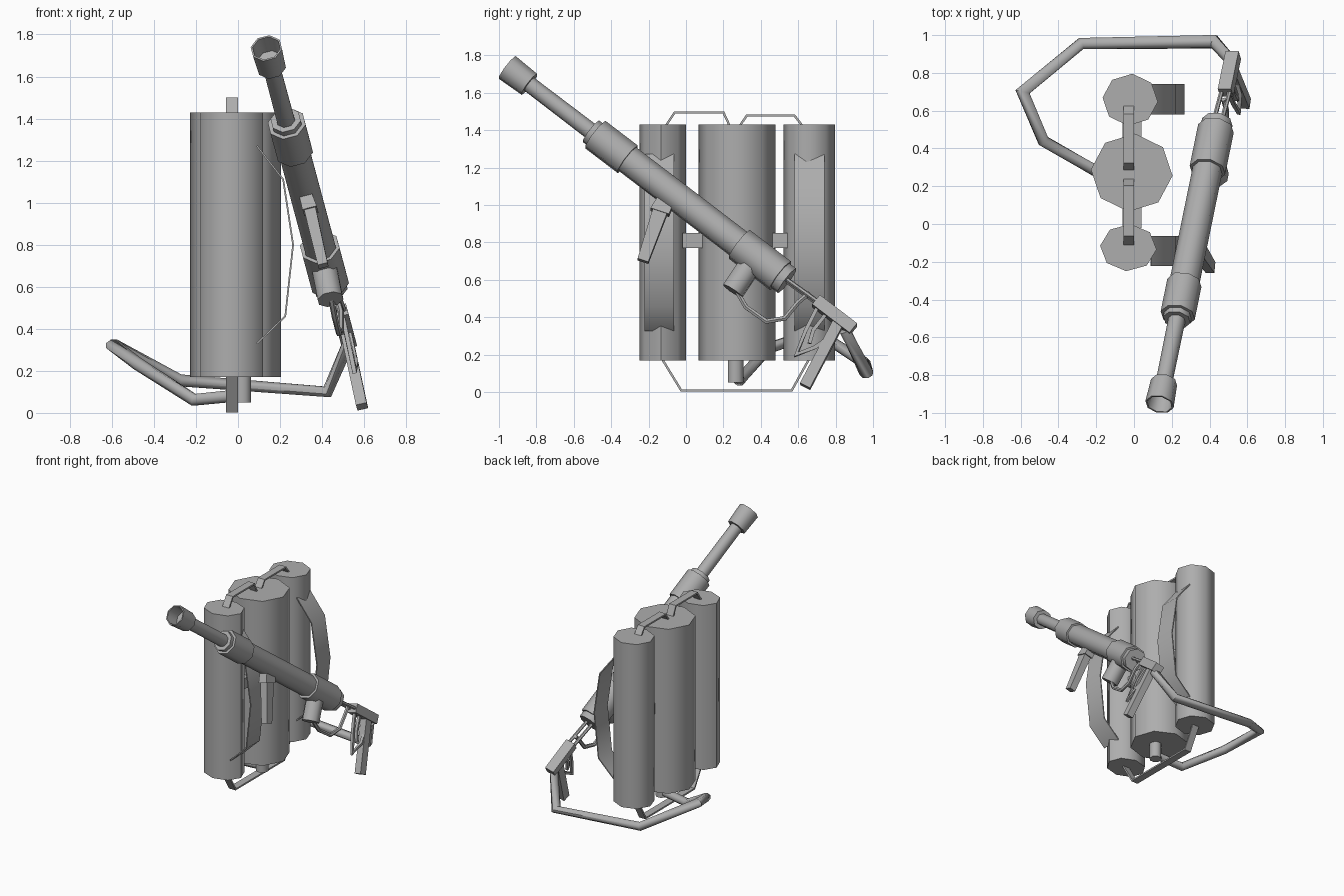
import bpy, bmesh, math
from mathutils import Vector

if "Cube" in bpy.data.objects:
    bpy.data.objects.remove(bpy.data.objects["Cube"])

GREY = (0.42, 0.42, 0.42, 1)
metal = bpy.data.materials.new("plain_grey")
metal.diffuse_color = GREY
metal.use_nodes = True
metal.node_tree.nodes["Principled BSDF"].inputs["Base Color"].default_value = GREY
parts = []


def sweep(name, points, sizes, sides=8, up=(0, 0, 1), axis=None, phase=None):
    """Sweep an n-sided section of half sizes (u, v) along points; fixed axis if given."""
    pts = [Vector(p) for p in points]
    if not isinstance(sizes, list):
        sizes = [sizes] * len(pts)
    if phase is None:
        phase = math.pi / sides
    grow = math.sqrt(2) if sides == 4 else 1
    bm = bmesh.new()
    rings = []
    for i, (p, s) in enumerate(zip(pts, sizes)):
        before = (p - pts[max(i - 1, 0)]).normalized()
        after = (pts[min(i + 1, len(pts) - 1)] - p).normalized()
        t = Vector(axis) if axis else (before + after)
        t.normalize()
        u = t.cross(Vector(up)).normalized()
        v = u.cross(t)
        su, sv = s if isinstance(s, tuple) else (s, s)
        # Widen mitred corners so that the tube keeps its thickness
        if not axis and before.length and after.length:
            su /= max(t.dot(after), 0.6)
        ring = []
        for k in range(sides):
            a = phase + math.tau * k / sides
            ring.append(bm.verts.new(p + grow * (u * su * math.cos(a) + v * sv * math.sin(a))))
        rings.append(ring)
    for a, b in zip(rings, rings[1:]):
        for k in range(sides):
            n = (k + 1) % sides
            bm.faces.new((a[k], a[n], b[n], b[k]))
    bm.faces.new(rings[0][::-1])
    bm.faces.new(rings[-1])
    bmesh.ops.recalc_face_normals(bm, faces=bm.faces)
    mesh = bpy.data.meshes.new(name)
    bm.to_mesh(mesh)
    bm.free()
    mesh.materials.append(metal)
    obj = bpy.data.objects.new(name, mesh)
    bpy.context.collection.objects.link(obj)
    parts.append(obj)
    return obj


X = (1, 0, 0)

# Three upright tanks
for name, x, y, rx, ry in (("front_tank", -0.03, -0.125, 0.15, 0.125),
                           ("centre_tank", -0.012, 0.272, 0.217, 0.207),
                           ("back_tank", -0.02, 0.658, 0.147, 0.138)):
    sweep(name, [(x, y, 0.17), (x, y, 1.43)], (ry, rx), up=X, phase=0.08)

# Spacers between the tanks
for name, y0, y1 in (("front_spacer", -0.02, 0.09), ("back_spacer", 0.45, 0.55)):
    sweep(name, [(-0.01, y0, 0.81), (-0.01, y1, 0.81)], (0.05, 0.04), 4)


# Flat pipes that bridge the tank ends
def bridge(name, path):
    sweep(name, [(-0.028, y, z) for y, z in path], (0.006, 0.028), 4, up=X)


bridge("front_top_pipe", [(-0.11, 1.42), (-0.06, 1.495), (0.2, 1.495), (0.235, 1.42)])
bridge("back_top_pipe", [(0.285, 1.42), (0.325, 1.478), (0.58, 1.478), (0.625, 1.42)])
bridge("bottom_pipe", [(-0.13, 0.18), (-0.025, 0.008), (0.565, 0.008), (0.66, 0.18)])

# Shoulder straps bowed out on the left side
for name, y in (("front_strap", -0.143), ("back_strap", 0.66)):
    sweep(name, [(0.09, y, 1.27), (0.215, y, 1.11), (0.262, y, 0.8),
                 (0.225, y, 0.46), (0.09, y, 0.33)], (0.004, 0.08), 4, up=(0, 1, 0))

# Supply hose from the centre tank round to the launcher grip
sweep("tank_outlet", [(0.02, 0.265, 0.18), (0.02, 0.265, 0.05)], 0.045, up=X)
sweep("hose", [(0.02, 0.265, 0.085), (-0.21, 0.285, 0.062), (-0.48, 0.44, 0.235),
               (-0.59, 0.7, 0.32), (-0.28, 0.955, 0.155), (0.425, 0.965, 0.1),
               (0.525, 0.85, 0.33)], 0.031)

# Launcher frame: muzzle, axis and local down direction
muzzle = Vector((0.135, -0.955, 1.735))
axis = (Vector((0.445, 0.56, 0.58)) - muzzle).normalized()
down = Vector((0.22, -0.5, -0.85))
down = (down - axis * down.dot(axis)).normalized()
side = axis.cross(down)


def turned(name, profile):
    sweep(name, [muzzle + axis * t for t, r in profile], [r for t, r in profile],
          axis=axis, up=-down)


turned("muzzle_cap", [(0.1, 0.06), (0, 0.068), (0, 0.077), (0.15, 0.071), (0.15, 0.04)])
turned("barrel", [(0.1, 0.044), (0.62, 0.046)])
turned("front_collar", [(0.57, 0.074), (0.6, 0.074), (0.6, 0.093), (0.82, 0.093), (0.82, 0.07)])
turned("main_tube", [(0.8, 0.08), (1.62, 0.08)])
turned("rear_collar", [(1.58, 0.07), (1.58, 0.097), (1.86, 0.097), (1.86, 0.083), (1.905, 0.083)])

# Tapered foregrip and the stubby cylinder under the tube
sweep("foregrip", [(0.32, -0.1, 1.04), (0.345, -0.14, 0.96), (0.345, -0.14, 0.96), (0.405, -0.23, 0.7)],
      [(0.03, 0.045), (0.035, 0.052), (0.028, 0.04), (0.024, 0.03)], 4,
      up=axis, axis=(0.085, -0.12, -0.34))
sweep("under_cylinder", [(0.405, 0.37, 0.72), (0.44, 0.25, 0.54)], 0.064, up=axis)

# Feed pipe looping from the cylinder to the rear
sweep("feed_pipe", [(0.44, 0.26, 0.56), (0.46, 0.32, 0.455), (0.48, 0.43, 0.378),
                    (0.49, 0.53, 0.395), (0.49, 0.6, 0.48), (0.475, 0.66, 0.53)], 0.014, 6, up=X)

# Twin rods carrying the rear block
block = Vector((0.505, 0.795, 0.41))
for label, s in (("left", -1), ("right", 1)):
    start = muzzle + axis * 1.88 + side * s * 0.022
    sweep(label + "_rear_rod", [start, block - axis * 0.1 + side * s * 0.022], 0.012, 6, up=down)
sweep("rear_block", [block - axis * 0.127, block + axis * 0.127], (0.036, 0.033), 4, up=down)

# Pistol grip and its guard
sweep("pistol_grip", [(0.515, 0.82, 0.38), (0.59, 0.637, 0.03)], (0.026, 0.03), 4,
      up=axis, axis=(0.075, -0.185, -0.35))
sweep("grip_guard", [(0.495, 0.71, 0.47), (0.525, 0.64, 0.33), (0.555, 0.59, 0.2),
                     (0.562, 0.69, 0.24), (0.54, 0.76, 0.29)], 0.01, 4, up=X)
sweep("trigger", [(0.505, 0.75, 0.42), (0.53, 0.68, 0.33), (0.545, 0.66, 0.26)], 0.01, 4, up=X)

# Smooth shading with crisp edges
for obj in bpy.context.selected_objects:
    obj.select_set(False)
for obj in parts:
    obj.select_set(True)
bpy.context.view_layer.objects.active = parts[0]
bpy.ops.object.shade_smooth_by_angle(angle=math.radians(50))
